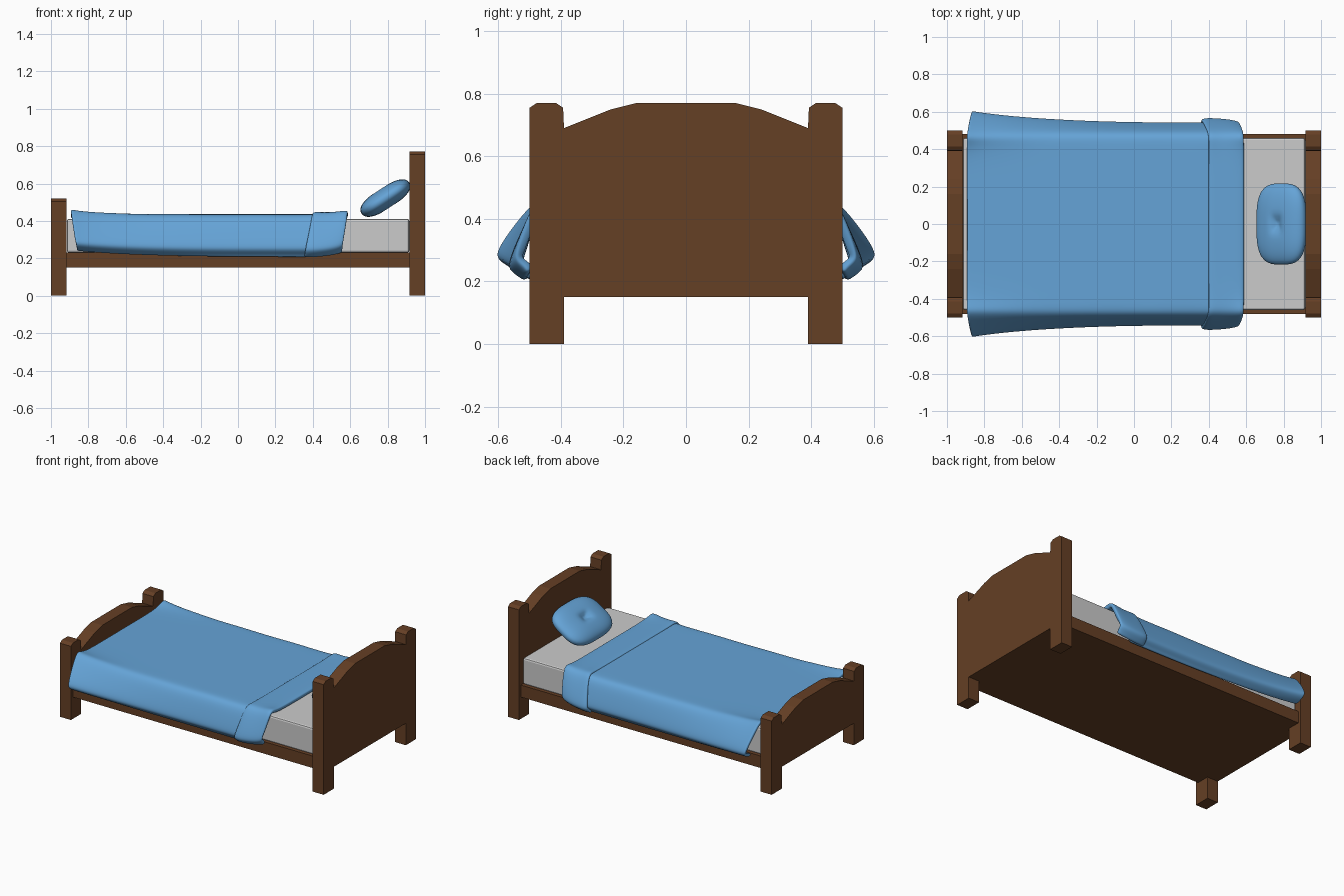
import bpy, bmesh, math
from mathutils import Matrix, Vector

if "Cube" in bpy.data.objects:
    bpy.data.objects.remove(bpy.data.objects["Cube"])


def material(name, rgb):
    m = bpy.data.materials.new(name)
    m.diffuse_color = (*rgb, 1)
    m.use_nodes = True
    m.node_tree.nodes["Principled BSDF"].inputs["Base Color"].default_value = m.diffuse_color
    return m


WOOD = material("wood", (0.13, 0.05, 0.018))
BLUE = material("blue_cloth", (0.13, 0.37, 0.68))


def add_object(name, bm, mat=None, smooth=False):
    me = bpy.data.meshes.new(name)
    bm.to_mesh(me)
    bm.free()
    if mat:
        me.materials.append(mat)
    for p in me.polygons:
        p.use_smooth = smooth
    ob = bpy.data.objects.new(name, me)
    bpy.context.collection.objects.link(ob)
    return ob


def box(name, lo, hi, mat=None, bevel=0):
    lo, hi = Vector(lo), Vector(hi)
    bm = bmesh.new()
    bmesh.ops.create_cube(bm, size=1, matrix=Matrix.Translation((lo + hi) / 2)
                          @ Matrix.Diagonal((*(hi - lo), 1)))
    if bevel:
        bmesh.ops.bevel(bm, geom=bm.edges[:], offset=bevel, segments=2,
                        affect='EDGES', profile=0.5)
    return add_object(name, bm, mat)


def end_board(name, x0, x1, top):
    # posts and arched panel as one flush mirrored outline
    half = [(0.16, top), (0.24, top - 0.02), (0.39, top - 0.08), (0.393, top - 0.015),
            (0.415, top), (0.478, top), (0.5, top - 0.015), (0.5, 0), (0.39, 0), (0.39, 0.15)]
    outline = half + [(-y, z) for y, z in reversed(half)]
    bm = bmesh.new()
    face = bm.faces.new([bm.verts.new((x0, y, z)) for y, z in outline])
    ext = bmesh.ops.extrude_face_region(bm, geom=[face])
    verts = [g for g in ext["geom"] if isinstance(g, bmesh.types.BMVert)]
    bmesh.ops.translate(bm, verts=verts, vec=(x1 - x0, 0, 0))
    bmesh.ops.recalc_face_normals(bm, faces=bm.faces[:])
    return add_object(name, bm, WOOD)


def drape(name, stations, thickness):
    # stations: x, widest half width, top, raised edge height, hem height, skew of hem in x
    bm = bmesh.new()
    rows = []
    for x, w, top, edge, hem, skew in stations:
        half = [(0.2, top, 0), (0.4, top, 0), (0.455, edge, 0), (0.49, edge - 0.015, 0.1),
                (0.49 + (w - 0.49) * 0.55, (edge + hem) / 2 + 0.025, 0.4),
                (w, hem + 0.065, 0.8), (w + 0.002, hem + 0.035, 0.9),
                (w - 0.03, hem + 0.012, 1), (w * 0.3 + 0.345, hem - 0.003, 1)]
        full = [(-y, z, s) for y, z, s in reversed(half)] + [(0, top, 0)] + half
        rows.append([bm.verts.new((x + skew * s, y, z)) for y, z, s in full])
    for a, b in zip(rows, rows[1:]):
        for i in range(len(a) - 1):
            bm.faces.new((a[i], b[i], b[i + 1], a[i + 1]))
    ob = add_object(name, bm, BLUE, True)
    sol = ob.modifiers.new("thickness", 'SOLIDIFY')
    sol.thickness = thickness
    sol.offset = -1
    sub = ob.modifiers.new("soft", 'SUBSURF')
    sub.levels = sub.render_levels = 2
    return ob


# wooden frame
end_board("headboard", 0.917, 1.0, 0.77)
end_board("footboard", -1.0, -0.917, 0.52)
box("bed_base", (-0.92, -0.48, 0.15), (0.92, 0.48, 0.232), WOOD)

# mattress
box("mattress", (-0.915, -0.46, 0.23), (0.916, 0.46, 0.411), bevel=0.012)

# blanket, flaring outward toward the foot
xs = [-0.893, -0.88, -0.84, -0.76, -0.65, -0.5, -0.3, -0.1, 0.1, 0.28, 0.4, 0.46]
stations = []
for x in xs:
    t = (0.46 - x) / 1.35
    wave = 0.004 * math.sin(x * 17)
    stations.append((x, 0.542 + 0.062 * t ** 3, 0.436,
                     0.436 + 0.033 * t ** 8 + wave * 0.5, 0.208 + 0.03 * t ** 4, 0.03 * t ** 12))
drape("blanket", stations, 0.022)

# folded-back band at the head end of the blanket
drape("blanket_fold", [
    (0.395, 0.553, 0.439, 0.443, 0.208, -0.045),
    (0.41, 0.567, 0.444, 0.453, 0.202, -0.045),
    (0.46, 0.566, 0.444, 0.447, 0.204, -0.035),
    (0.53, 0.560, 0.445, 0.452, 0.213, -0.03),
    (0.575, 0.55, 0.444, 0.463, 0.225, -0.025),
    (0.592, 0.54, 0.438, 0.452, 0.236, -0.03)], 0.03)

# pillow leaning on the headboard, rounded-square outline with a central dimple
bm = bmesh.new()
bmesh.ops.create_uvsphere(bm, u_segments=48, v_segments=32, radius=1)
for v in bm.verts:
    r = min(1, math.hypot(v.co.x, v.co.y))
    a = math.atan2(v.co.y, v.co.x)
    side = 0 if abs(v.co.z) < 1e-4 else math.copysign(1, v.co.z)
    k = r * (abs(math.cos(a)) ** 3.2 + abs(math.sin(a)) ** 3.2) ** (-1 / 3.2)
    h = 0.056 * max(0, 1 - r ** 2.8) ** 0.45 - 0.026 * math.exp(-(r / 0.17) ** 2)
    v.co = (0.152 * k * math.cos(a), 0.217 * k * math.sin(a), side * h)
bm.transform(Matrix.Translation((0.788, 0, 0.522)) @ Matrix.Rotation(math.radians(-33), 4, 'Y'))
add_object("pillow", bm, BLUE, True)
